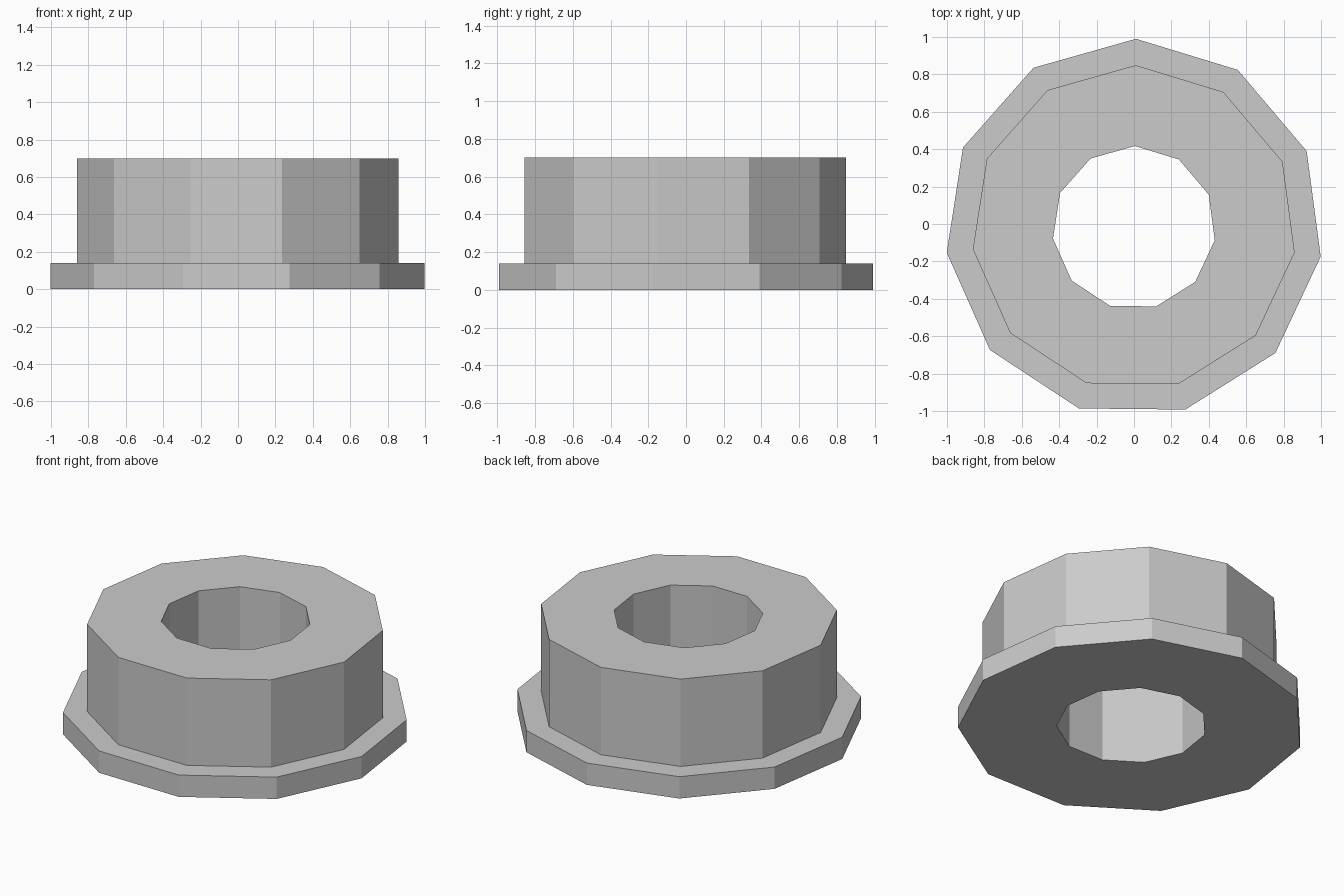
import bpy
import bmesh
from math import cos, sin, tau, radians

cube = bpy.data.objects.get("Cube")
if cube:
    bpy.data.objects.remove(cube, do_unlink=True)

SIDES = 11
TURN = radians(89.4)      # one corner points almost straight back
CENTRE_Y = -0.02

# Plain grey
grey = bpy.data.materials.new("plain grey")
grey.use_nodes = True
colour = (0.6, 0.6, 0.6, 1)
grey.diffuse_color = colour
grey.node_tree.nodes["Principled BSDF"].inputs["Base Color"].default_value = colour

# Closed cross-section (radius, height): flange, barrel, bore
HOLE, BARREL, FLANGE = 0.437, 0.869, 1.01
STEP, TOP = 0.14, 0.70
profile = [(HOLE, 0), (FLANGE, 0), (FLANGE, STEP),
           (BARREL, STEP), (BARREL, TOP), (HOLE, TOP)]

# Sweep the section around the axis
bm = bmesh.new()
rings = []
for i in range(SIDES):
    a = TURN + tau * i / SIDES
    rings.append([bm.verts.new((r * cos(a), r * sin(a) + CENTRE_Y, z))
                  for r, z in profile])
for i, ring in enumerate(rings):
    following = rings[(i + 1) % SIDES]
    for j in range(len(profile)):
        k = (j + 1) % len(profile)
        bm.faces.new((ring[j], following[j], following[k], ring[k]))
bmesh.ops.recalc_face_normals(bm, faces=bm.faces)

mesh = bpy.data.meshes.new("flanged_bushing")
bm.to_mesh(mesh)
bm.free()
mesh.materials.append(grey)
bushing = bpy.data.objects.new("flanged_bushing", mesh)
bpy.context.collection.objects.link(bushing)
